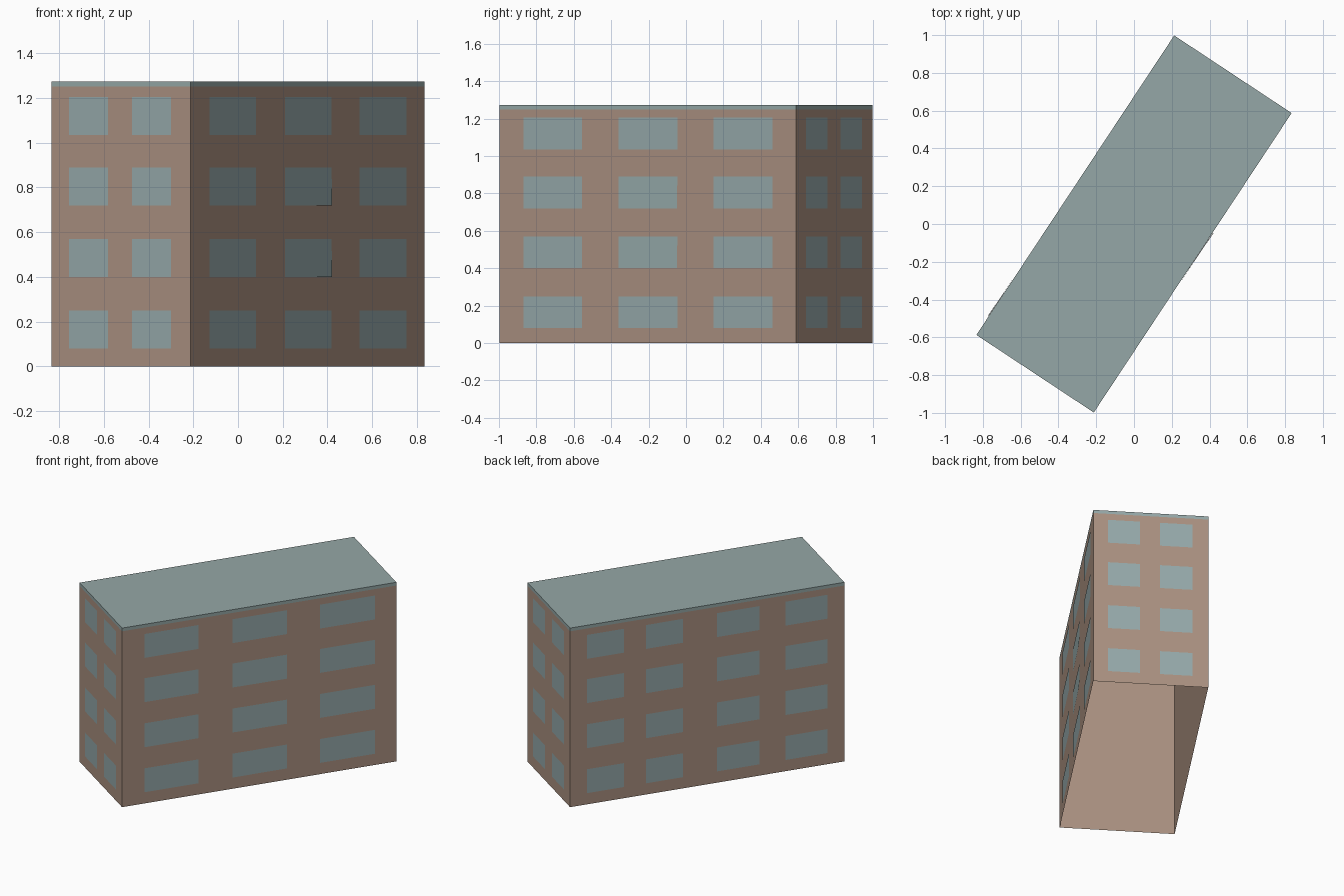
import bpy, bmesh, math
from mathutils import Vector

if "Cube" in bpy.data.objects:
    bpy.data.objects.remove(bpy.data.objects["Cube"], do_unlink=True)


def material(name, colour):
    m = bpy.data.materials.new(name)
    m.use_nodes = True
    m.diffuse_color = (*colour, 1)
    m.node_tree.nodes["Principled BSDF"].inputs["Base Color"].default_value = (*colour, 1)
    return m


BRICK = material("brown wall", (0.40, 0.28, 0.215))
GLASS = material("grey blue glass", (0.30, 0.395, 0.40))
ROOF = material("grey green roof", (0.30, 0.39, 0.385))

WIDTH, LENGTH, EAVES, TOP = 0.745, 1.90, 1.25, 1.273
TURN = math.radians(-33.45)
FLOORS = [(0.08, 0.25), (0.40, 0.57), (0.72, 0.89), (1.035, 1.205)]
SHORT = [(0.127, 0.407), (0.58, 0.862)]
LONG = [(0.081, 0.279), (0.402, 0.601), (0.722, 0.922)]
BACK = [(0.062, 0.197), (0.277, 0.412), (0.536, 0.69), (0.785, 0.938)]
FLAT = (0.001, 0.001, 0.001, 0.001)
AJAR = (0.001, 0.005, 0.002, 0.001)

w, l = WIDTH / 2, LENGTH / 2
CORNERS = [Vector(c) for c in ((-w, -l, 0), (w, -l, 0), (w, l, 0), (-w, l, 0))]


def new_object(name, bm, mat):
    mesh = bpy.data.meshes.new(name)
    bm.to_mesh(mesh)
    bm.free()
    mesh.materials.append(mat)
    ob = bpy.data.objects.new(name, mesh)
    ob.rotation_euler.z = TURN
    bpy.context.collection.objects.link(ob)


def ring(bm, z):
    return [bm.verts.new(c + Vector((0, 0, z))) for c in CORNERS]


def band(bm, z0, z1):
    """Four upright faces around the building; returns the upper ring."""
    low, high = ring(bm, z0), ring(bm, z1)
    for i in range(4):
        k = (i + 1) % 4
        bm.faces.new((low[i], low[k], high[k], high[i]))
    return high


def windows(name, a, b, columns, ajar=()):
    """Thin panes over the wall from a to b; ajar lists (column, floor) left tipped out."""
    bm = bmesh.new()
    along = (b - a).normalized()
    out = Vector((along.y, -along.x, 0))
    for i, (u0, u1) in enumerate(columns):
        for j, (z0, z1) in enumerate(FLOORS):
            lifts = AJAR if (i, j) in ajar else FLAT
            spots = [(u0, z0), (u1, z0), (u1, z1), (u0, z1)]
            bm.faces.new([bm.verts.new(a.lerp(b, u) + out * d + Vector((0, 0, z)))
                          for (u, z), d in zip(spots, lifts)])
    new_object(name, bm, GLASS)


# Wall shell, open underneath
bm = bmesh.new()
band(bm, 0, EAVES)
new_object("walls", bm, BRICK)

# Roof cap with a shallow edge band
bm = bmesh.new()
bm.faces.new(band(bm, EAVES, TOP))
new_object("roof", bm, ROOF)

# Windows on each side
c0, c1, c2, c3 = CORNERS
windows("front_windows", c0, c1, SHORT)
windows("long_front_windows", c1, c2, LONG, ajar=[(1, 1), (1, 2)])
windows("rear_windows", c2, c3, SHORT)
windows("long_rear_windows", c3, c0, BACK, ajar=[(3, 1)])
